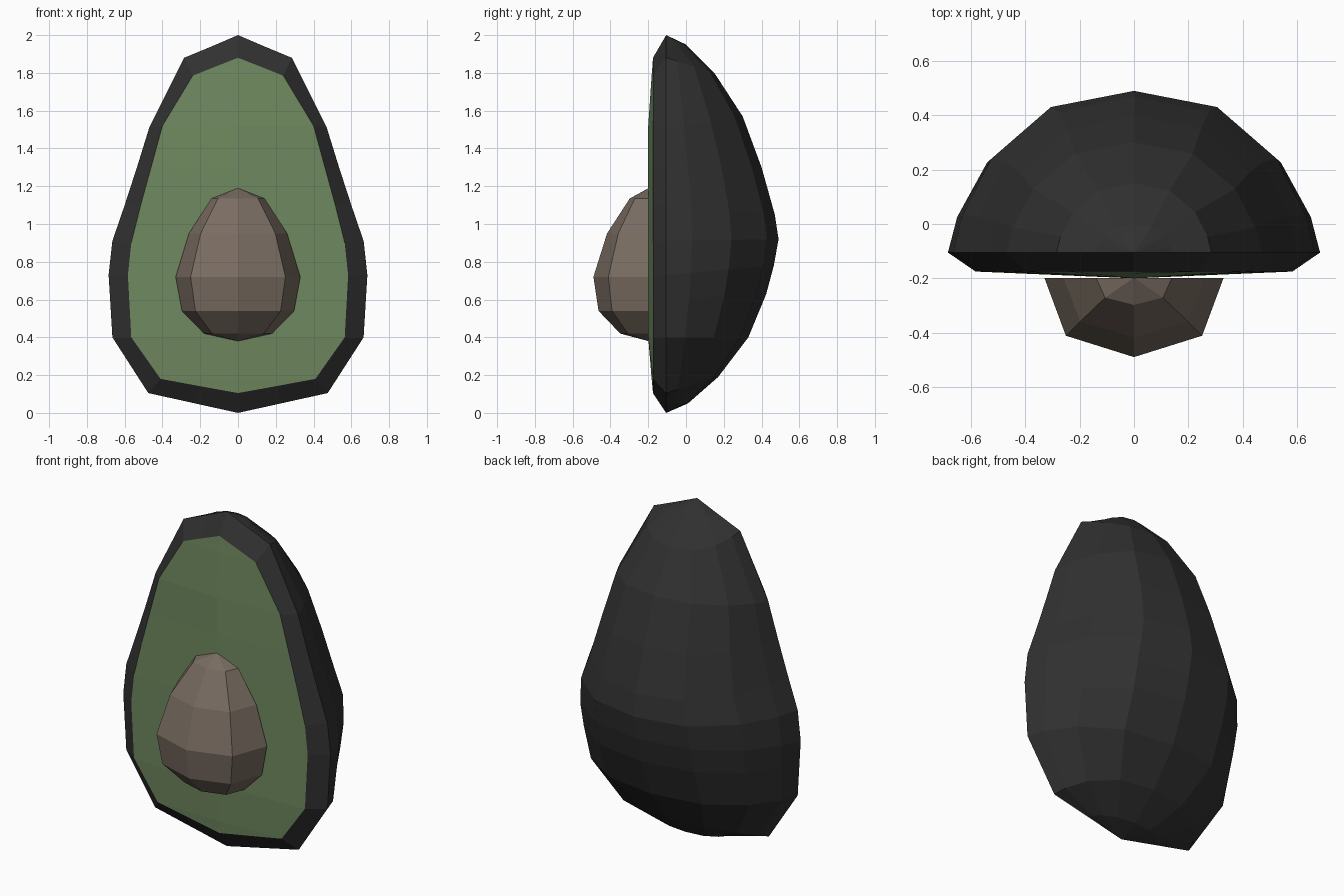
import bpy, bmesh
from mathutils import Vector

if "Cube" in bpy.data.objects:
    bpy.data.objects.remove(bpy.data.objects["Cube"])

# Levels from top to bottom:
# outer x, outer z, inner rim x, inner rim z, back y, back z, flesh centre y
LEVELS = [
    (0.0, 2.0, 0.0, 1.88, -0.105, 2.0, -0.175),
    (0.14, 1.94, 0.12, 1.833, 0.0, 1.95, -0.178),
    (0.285, 1.88, 0.24, 1.785, 0.15, 1.80, -0.182),
    (0.47, 1.51, 0.40, 1.52, 0.30, 1.57, -0.20),
    (0.535, 1.30, 0.46, 1.30, 0.40, 1.30, -0.20),
    (0.60, 1.10, 0.515, 1.10, 0.47, 1.05, -0.20),
    (0.665, 0.91, 0.565, 0.90, 0.49, 0.92, -0.20),
    (0.685, 0.73, 0.583, 0.73, 0.465, 0.78, -0.20),
    (0.677, 0.60, 0.576, 0.60, 0.425, 0.63, -0.20),
    (0.665, 0.40, 0.565, 0.40, 0.33, 0.40, -0.20),
    (0.475, 0.105, 0.41, 0.18, 0.17, 0.19, -0.182),
    (0.24, 0.053, 0.205, 0.142, 0.01, 0.05, -0.178),
    (0.0, 0.0, 0.0, 0.105, -0.105, 0.0, -0.175),
]
EDGE_Y, RIM_Y = -0.105, -0.175


def mirrored(half):
    """Extend a half arc of (side, depth) pairs to the other side."""
    return half + [(-a, b) for a, b in reversed(half[:-1])]


def add_grid(bm, rows):
    vs = [[bm.verts.new(p) for p in row] for row in rows]
    for a, b in zip(vs, vs[1:]):
        for i in range(len(a) - 1):
            bm.faces.new((a[i], a[i + 1], b[i + 1], b[i]))


def make_part(name, grids, inside, color):
    bm = bmesh.new()
    for rows in grids:
        add_grid(bm, rows)
    bmesh.ops.remove_doubles(bm, verts=bm.verts, dist=0.0005)
    bmesh.ops.recalc_face_normals(bm, faces=bm.faces)
    bm.normal_update()
    c = Vector(inside)
    if sum(f.normal.dot(f.calc_center_median() - c) * f.calc_area() for f in bm.faces) < 0:
        bmesh.ops.reverse_faces(bm, faces=bm.faces)
    mesh = bpy.data.meshes.new(name)
    bm.to_mesh(mesh)
    bm.free()
    mat = bpy.data.materials.new(name + "_color")
    mat.diffuse_color = (*color, 1)
    mat.use_nodes = True
    mat.node_tree.nodes["Principled BSDF"].inputs["Base Color"].default_value = mat.diffuse_color
    mesh.materials.append(mat)
    ob = bpy.data.objects.new(name, mesh)
    bpy.context.collection.objects.link(ob)
    return ob


# Skin: rounded back shell plus the bevelled rim around the cut
arc = mirrored([(1, 0), (0.95, 0.23), (0.79, 0.58), (0.46, 0.9), (0, 1)])
shell = [[(xo * a, EDGE_Y + (yb - EDGE_Y) * s, zo + (zb - zo) * s) for a, s in arc]
         for xo, zo, xi, zi, yb, zb, yf in LEVELS]
rims = [[((side * xo, EDGE_Y, zo), (side * xi, RIM_Y, zi))
         for xo, zo, xi, zi, *_ in LEVELS] for side in (1, -1)]
make_part("skin", [shell] + rims, (0, 0, 0.95), (0.03, 0.03, 0.03))

# Flesh: slightly domed cut face
flesh = [[(-xi, RIM_Y, zi), (0, yf, zi), (xi, RIM_Y, zi)]
         for xo, zo, xi, zi, yb, zb, yf in LEVELS]
make_part("flesh", [flesh], (0, 0, 0.95), (0.16, 0.25, 0.115))

# Pit: half egg standing out of the flesh (half width, depth, z)
PIT = [(0, 0, 1.19), (0.14, 0.10, 1.135), (0.26, 0.22, 0.95), (0.33, 0.292, 0.72),
       (0.297, 0.265, 0.54), (0.18, 0.15, 0.42), (0, 0, 0.38)]
pit_arc = mirrored([(1, 0), (0.76, 0.73), (0, 1)])
pit = [[(w * a, -0.198 - d * s, z) for a, s in pit_arc] for w, d, z in PIT]
make_part("pit", [pit], (0, -0.2, 0.75), (0.19, 0.15, 0.12))
